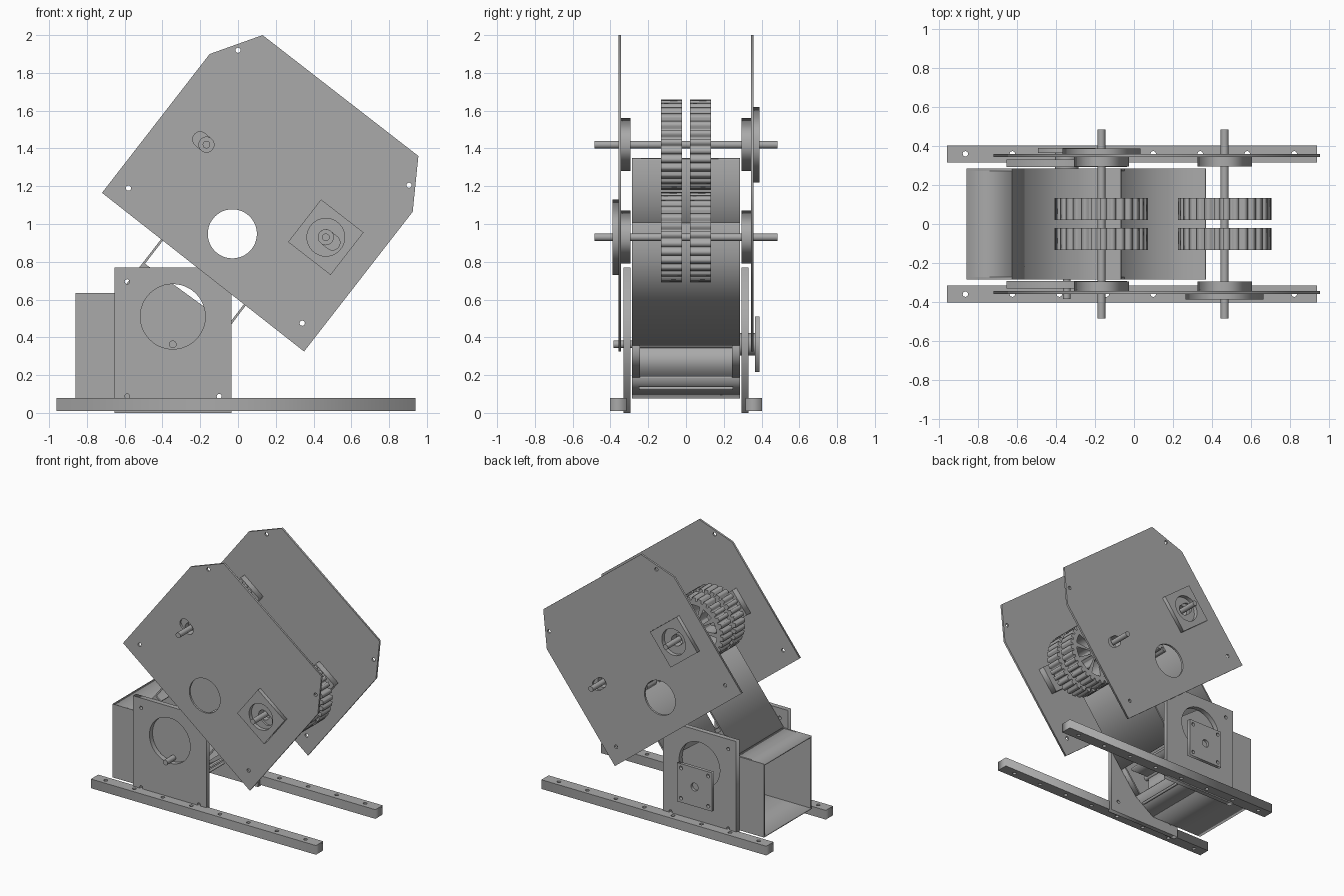
import bpy, math
from mathutils import Vector

cube = bpy.data.objects.get("Cube")
if cube:
    bpy.data.objects.remove(cube)

metal = bpy.data.materials.new("plain_grey_metal")
metal.use_nodes = True
GREY = (0.4, 0.4, 0.4, 1)
metal.diffuse_color = GREY
metal.node_tree.nodes["Principled BSDF"].inputs["Base Color"].default_value = GREY

TILT = math.radians(-37.8)
UPPER, LOWER = (-0.167, 1.42), (0.465, 0.93)   # wheel shaft centres (x, z)
MOTOR = (-0.345, 0.363)
W = 0.285                                      # half width of the chute


# Outline helpers: each returns a closed list of 2D points
def circle(c, r, n=32):
    return [(c[0] + r * math.cos(2 * math.pi * i / n),
             c[1] + r * math.sin(2 * math.pi * i / n)) for i in range(n)]


def rect(x0, x1, z0, z1):
    return [(x0, z0), (x1, z0), (x1, z1), (x0, z1)]


def square(c, side, angle=0.0):
    r = side / math.sqrt(2)
    return [(c[0] + r * math.cos(angle + math.pi * (k + 0.5) / 2),
             c[1] + r * math.sin(angle + math.pi * (k + 0.5) / 2)) for k in range(4)]


def slot(a, b, r, n=12):
    t = math.atan2(b[1] - a[1], b[0] - a[0])
    pts = []
    for c, start in ((a, t + math.pi / 2), (b, t - math.pi / 2)):
        pts += [(c[0] + r * math.cos(start + math.pi * i / n),
                 c[1] + r * math.sin(start + math.pi * i / n)) for i in range(n + 1)]
    return pts


def sector(c, r0, r1, a0, a1, n=4):
    steps = [a0 + (a1 - a0) * i / n for i in range(n + 1)]
    ring = [(r1, a) for a in steps] + [(r0, a) for a in reversed(steps)]
    return [(c[0] + r * math.cos(a), c[1] + r * math.sin(a)) for r, a in ring]


def slab(name, outlines, lo, hi, upright=True):
    """Fill nested outlines and extrude them from lo to hi, along y (or z if flat)."""
    curve = bpy.data.curves.new(name, 'CURVE')
    curve.dimensions = '2D'
    curve.fill_mode = 'BOTH'
    curve.extrude = abs(hi - lo) / 2
    for pts in outlines:
        s = curve.splines.new('POLY')
        s.points.add(len(pts) - 1)
        for p, q in zip(s.points, pts):
            p.co = (q[0], q[1], 0, 1)
        s.use_cyclic_u = True
    temp = bpy.data.objects.new(name + "_outline", curve)
    bpy.context.collection.objects.link(temp)
    deps = bpy.context.evaluated_depsgraph_get()
    mesh = bpy.data.meshes.new_from_object(temp.evaluated_get(deps))
    bpy.data.objects.remove(temp)
    mid = (lo + hi) / 2
    for v in mesh.vertices:
        x, y, z = v.co
        v.co = (x, mid - z, y) if upright else (x, y, mid + z)
    mesh.materials.clear()
    mesh.materials.append(metal)
    obj = bpy.data.objects.new(name, mesh)
    bpy.context.collection.objects.link(obj)
    return obj


def rod(name, c, r, lo, hi):
    bpy.ops.mesh.primitive_cylinder_add(vertices=24, radius=r, depth=hi - lo,
                                        location=(c[0], (lo + hi) / 2, c[1]),
                                        rotation=(math.pi / 2, 0, 0))
    obj = bpy.context.object
    obj.name = name
    obj.data.materials.append(metal)
    bpy.ops.object.shade_smooth_by_angle()


def sheet(name, a, b, lo=-W, hi=W, t=0.012):
    a, b = Vector(a), Vector(b)
    d = (b - a).normalized()
    n = Vector((-d.y, d.x)) * t / 2
    slab(name, [[a + n, b + n, b - n, a - n]], lo, hi)


def both(name, outlines, near, far):
    slab("front_" + name, outlines, -far, -near)
    slab("back_" + name, outlines, near, far)


# Large tilted side plates with bolt holes, shaft slots and window
main = [(-0.15, 1.90), (0.13, 2.0), (0.955, 1.36), (0.925, 1.065), (0.35, 0.325), (-0.72, 1.165)]
bolts = [(0, 1.92), (-0.58, 1.19), (0.905, 1.205), (0.34, 0.475)]
holes = [circle(b, 0.014, 12) for b in bolts]
holes += [circle((-0.03, 0.948), 0.13, 48),
          slot((-0.2, 1.448), UPPER, 0.04), slot(LOWER, (0.5, 0.902), 0.04)]
both("main_plate", [main] + holes, 0.343, 0.358)

# Bearings: inner blocks on every shaft end, outer retainers on one end each
for label, c in (("upper", UPPER), ("lower", LOWER)):
    both(label + "_bearing_block", [square(c, 0.2, TILT), circle(c, 0.04)], 0.295, 0.343)
    rod(label + "_shaft", c, 0.02, -0.485, 0.485)
slab("front_retainer", [square(LOWER, 0.285, TILT), circle(LOWER, 0.1)], -0.388, -0.358)
slab("back_retainer", [square(UPPER, 0.285, TILT), circle(UPPER, 0.1)], 0.358, 0.388)


# Toothed wheels with spokes
def wheel(name, c, lo, hi, teeth=30, spokes=10):
    rim = []
    for i in range(teeth):
        for f, r in ((0, 0.24), (0.6, 0.24), (0.66, 0.218), (0.94, 0.218)):
            a = 2 * math.pi * (i + f) / teeth
            rim.append((c[0] + r * math.cos(a), c[1] + r * math.sin(a)))
    step = 2 * math.pi / spokes
    gaps = [sector(c, 0.06, 0.185, k * step + 0.09, (k + 1) * step - 0.09) for k in range(spokes)]
    slab(name, [rim, circle(c, 0.02, 24)] + gaps, lo, hi)


for label, c in (("upper", UPPER), ("lower", LOWER)):
    wheel(label + "_wheel_front", c, -0.133, -0.02)
    wheel(label + "_wheel_back", c, 0.02, 0.133)

# Base rails with vertical bolt holes
rail_holes = [circle((-0.865 + 0.241 * i, 0.36), 0.014, 12) for i in range(8)]
for label, s in (("front", -1), ("back", 1)):
    outline = [rect(-0.96, 0.94, 0.315, 0.402)] + rail_holes
    slab(label + "_rail", [[(x, s * y) for x, y in o] for o in outline], 0.01, 0.08, False)

# Upright support plates with round opening
support = [rect(-0.655, -0.035, 0, 0.77), circle((-0.345, 0.51), 0.172, 48)]
support += [circle(b, 0.013, 12) for b in ((-0.587, 0.695), (-0.587, 0.088), (-0.1, 0.088))]
both("support_plate", support, 0.293, 0.33)

# Hopper: sheet-metal sides, roof and floor, open at its outer end
side = [(-0.86, 0.075), (-0.42, 0.075), (-0.26, 0.19), (-0.045, 0.465),
        (-0.5, 0.795), (-0.62, 0.635), (-0.86, 0.635)]
both("hopper_side", [side], W - 0.012, W)
sheet("hopper_roof", (-0.86, 0.629), (-0.62, 0.629))
sheet("hopper_floor", (-0.86, 0.081), (-0.42, 0.081))
sheet("hopper_floor_slope", (-0.42, 0.081), (-0.26, 0.19))

# Inclined chute panels; the lower one has a window at its foot
sheet("chute_upper_panel", (-0.62, 0.635), (-0.07, 1.345))
sheet("chute_lower_panel", (-0.125, 0.36), (0.365, 1.005))
for label, lo, hi in (("front", -W, -0.243), ("back", 0.243, W)):
    sheet(label + "_window_frame", (-0.26, 0.19), (-0.125, 0.36), lo, hi)
rod("cross_bar", (-0.3, 0.13), 0.01, -0.25, 0.25)

# Motor: shaft with paddles, boss and mounting plate
rod("motor_shaft", MOTOR, 0.02, -0.385, 0.36)
for k in range(4):
    a = k * math.pi / 2
    tip = (MOTOR[0] + 0.17 * math.cos(a), MOTOR[1] + 0.17 * math.sin(a))
    sheet("paddle_%d" % (k + 1), MOTOR, tip, -0.243, 0.243)
rod("motor_boss", MOTOR, 0.06, 0.28, 0.37)
mount = [square(MOTOR, 0.295), circle(MOTOR, 0.03)]
mount += [circle(p, 0.014, 12) for p in square(MOTOR, 0.23)]
slab("motor_mount", mount, 0.365, 0.39)
